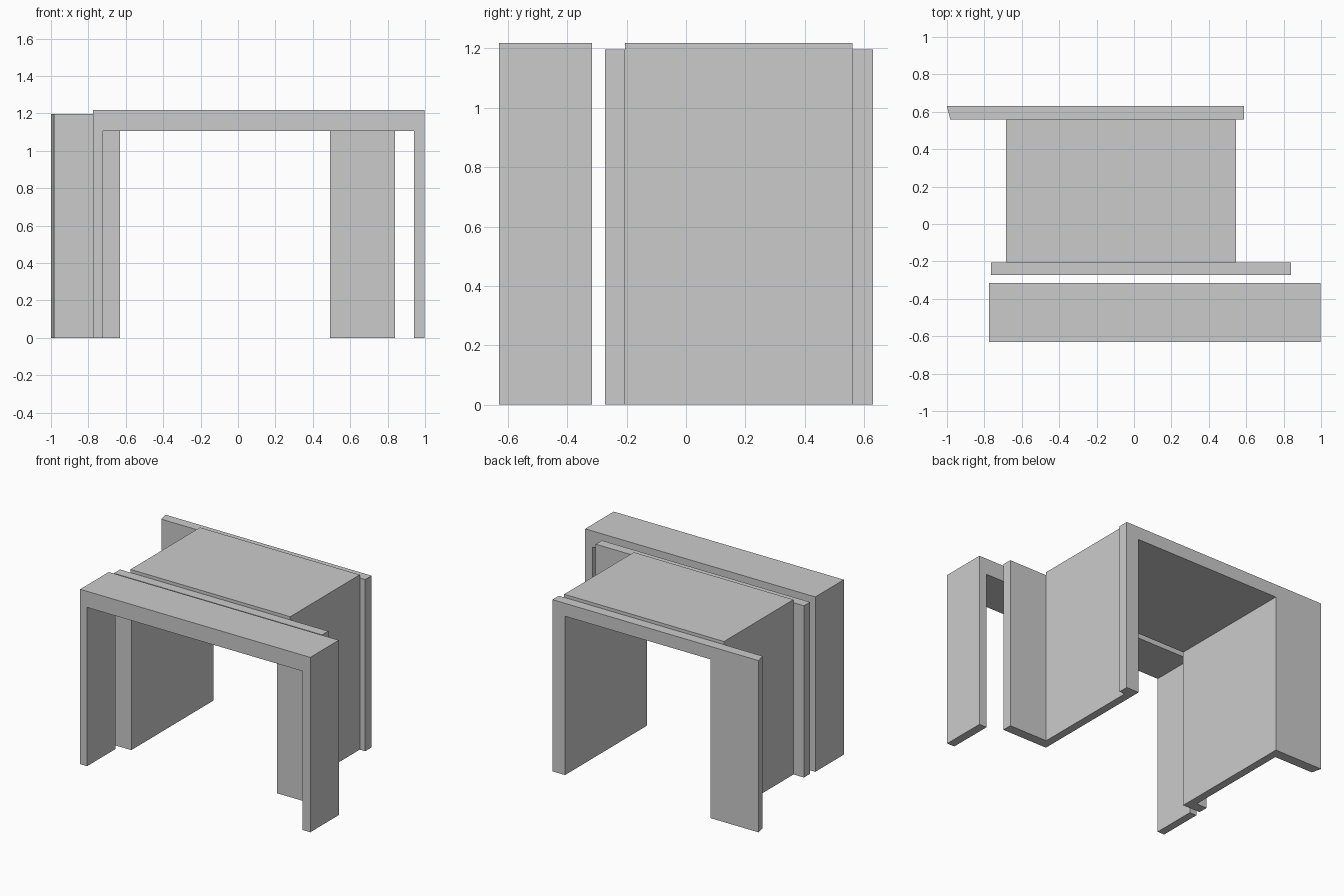
import bpy
import bmesh

if "Cube" in bpy.data.objects:
    bpy.data.objects.remove(bpy.data.objects["Cube"])


def portal(name, outer, inner, top, y0, y1, miter=0.0, head=1.106):
    """Upside-down U profile extruded from y0 to y1; miter pulls in the front left edge."""
    (xl, xr), (il, ir) = outer, inner
    profile = [(xl, 0), (il, 0), (il, head), (ir, head),
               (ir, 0), (xr, 0), (xr, top), (xl, top)]
    bm = bmesh.new()
    front = [bm.verts.new((x + (miter if x == xl else 0), y0, z)) for x, z in profile]
    back = [bm.verts.new((x, y1, z)) for x, z in profile]
    n = len(profile)
    for i in range(n):
        j = (i + 1) % n
        bm.faces.new((front[i], front[j], back[j], back[i]))
    bm.faces.new(front)
    bm.faces.new(back[::-1])
    bmesh.ops.recalc_face_normals(bm, faces=bm.faces[:])
    mesh = bpy.data.meshes.new(name)
    bm.to_mesh(mesh)
    bm.free()
    obj = bpy.data.objects.new(name, mesh)
    bpy.context.collection.objects.link(obj)
    return obj


opening = (-0.631, 0.491)

# Free-standing lining in front of the doorway
portal("front_lining", (-0.775, 0.998), (-0.722, 0.94), 1.218, -0.63, -0.316)
# Trim boards on both faces of the wall
portal("front_casing", (-0.765, 0.839), opening, 1.196, -0.273, -0.205)
portal("back_casing", (-1.0, 0.588), opening, 1.196, 0.56, 0.63, miter=0.017)
# Deep jamb running through the wall
portal("door_jamb", (-0.685, 0.546), opening, 1.218, -0.205, 0.56)
